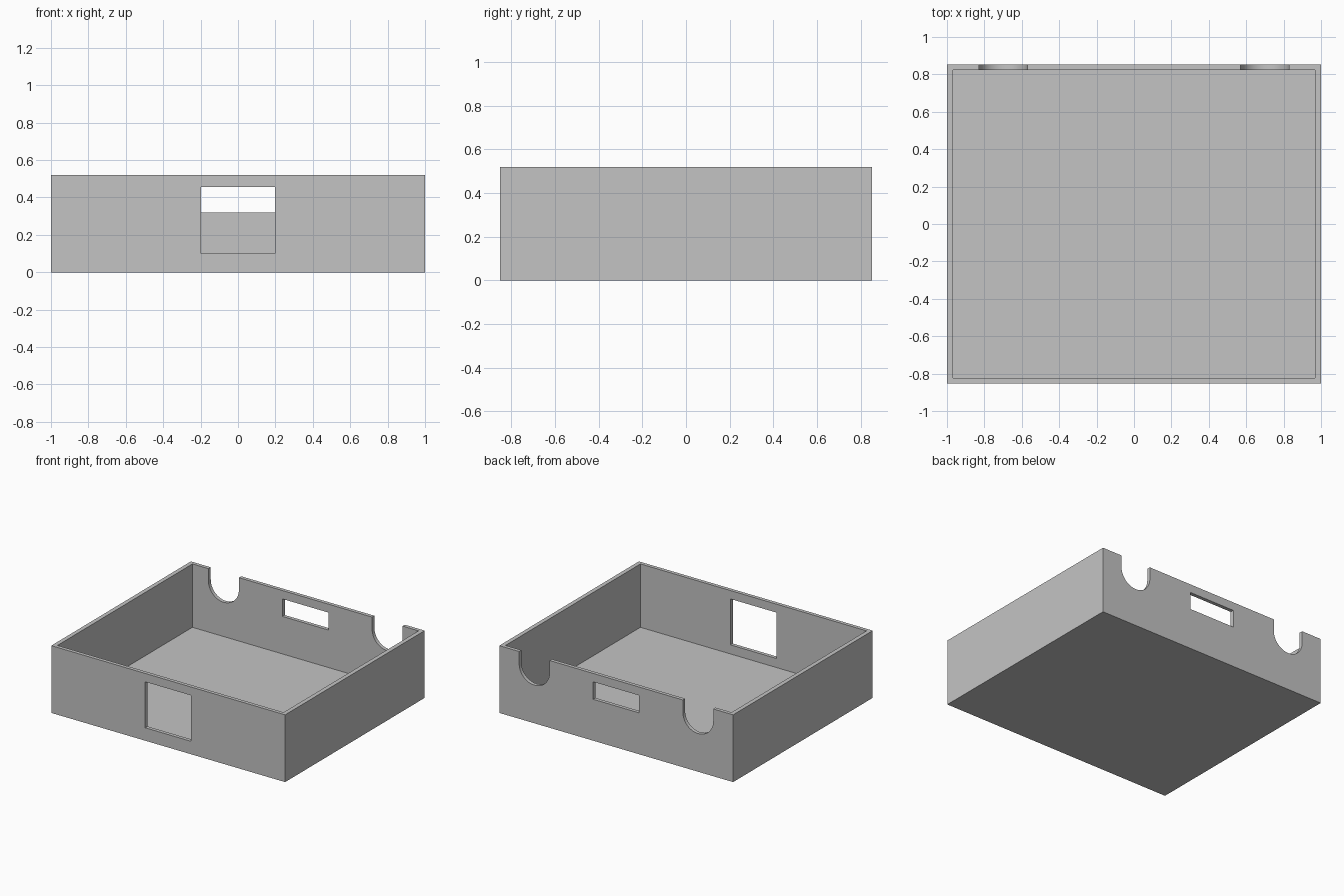
import bpy, bmesh, math

cube = bpy.data.objects.get("Cube")
if cube:
    bpy.data.objects.remove(cube, do_unlink=True)

WIDTH, DEPTH, HEIGHT = 2.0, 1.705, 0.52
WALL_X, WALL_Y, FLOOR = 0.033, 0.028, 0.03

grey = bpy.data.materials.new("plain grey")
grey.use_nodes = True
colour = (0.55, 0.55, 0.55, 1)
grey.diffuse_color = colour
grey.node_tree.nodes["Principled BSDF"].inputs["Base Color"].default_value = colour


def prism(name, outline, y0, y1):
    """Extrude an (x, z) outline along y."""
    bm = bmesh.new()
    face = bm.faces.new([bm.verts.new((x, y0, z)) for x, z in outline])
    side = bmesh.ops.extrude_face_region(bm, geom=[face])["geom"]
    moved = [v for v in side if isinstance(v, bmesh.types.BMVert)]
    bmesh.ops.translate(bm, verts=moved, vec=(0, y1 - y0, 0))
    bmesh.ops.recalc_face_normals(bm, faces=bm.faces)
    mesh = bpy.data.meshes.new(name)
    bm.to_mesh(mesh)
    bm.free()
    mesh.materials.append(grey)
    obj = bpy.data.objects.new(name, mesh)
    bpy.context.collection.objects.link(obj)
    return obj


def rect(half, z0, z1):
    return [(-half, z0), (half, z0), (half, z1), (-half, z1)]


def notch(cx, cz, radius, top, steps=32):
    """U shape: half circle below, straight sides up to the top."""
    arc = [(cx + radius * math.cos(a), cz + radius * math.sin(a))
           for a in (math.pi + math.pi * i / steps for i in range(steps + 1))]
    return arc + [(cx + radius, top), (cx - radius, top)]


half_y = DEPTH / 2
tray = prism("tray", rect(WIDTH / 2, 0, HEIGHT), -half_y, half_y)

# Cavity, front window, back slot and the two back notches
back = (half_y - 0.1, half_y + 0.1)
cutters = [
    prism("cavity_cutter", rect(WIDTH / 2 - WALL_X, FLOOR, HEIGHT + 0.2),
          WALL_Y - half_y, half_y - WALL_Y),
    prism("window_cutter", rect(0.197, 0.1, 0.455), -half_y - 0.1, -half_y + 0.1),
    prism("slot_cutter", rect(0.197, 0.32, 0.455), *back),
]
for side in (-1, 1):
    cutters.append(prism("notch_cutter", notch(side * 0.7, 0.425, 0.13, HEIGHT + 0.1), *back))

for cutter in cutters:
    cutter.hide_render = True
    mod = tray.modifiers.new(cutter.name, "BOOLEAN")
    mod.operation = "DIFFERENCE"
    mod.solver = "EXACT"
    mod.object = cutter

# Bake the cuts and drop the cutters
bpy.context.view_layer.objects.active = tray
tray.select_set(True)
for mod in list(tray.modifiers):
    bpy.ops.object.modifier_apply(modifier=mod.name)
for cutter in cutters:
    bpy.data.objects.remove(cutter, do_unlink=True)

bpy.ops.object.shade_smooth_by_angle(angle=math.radians(30))
